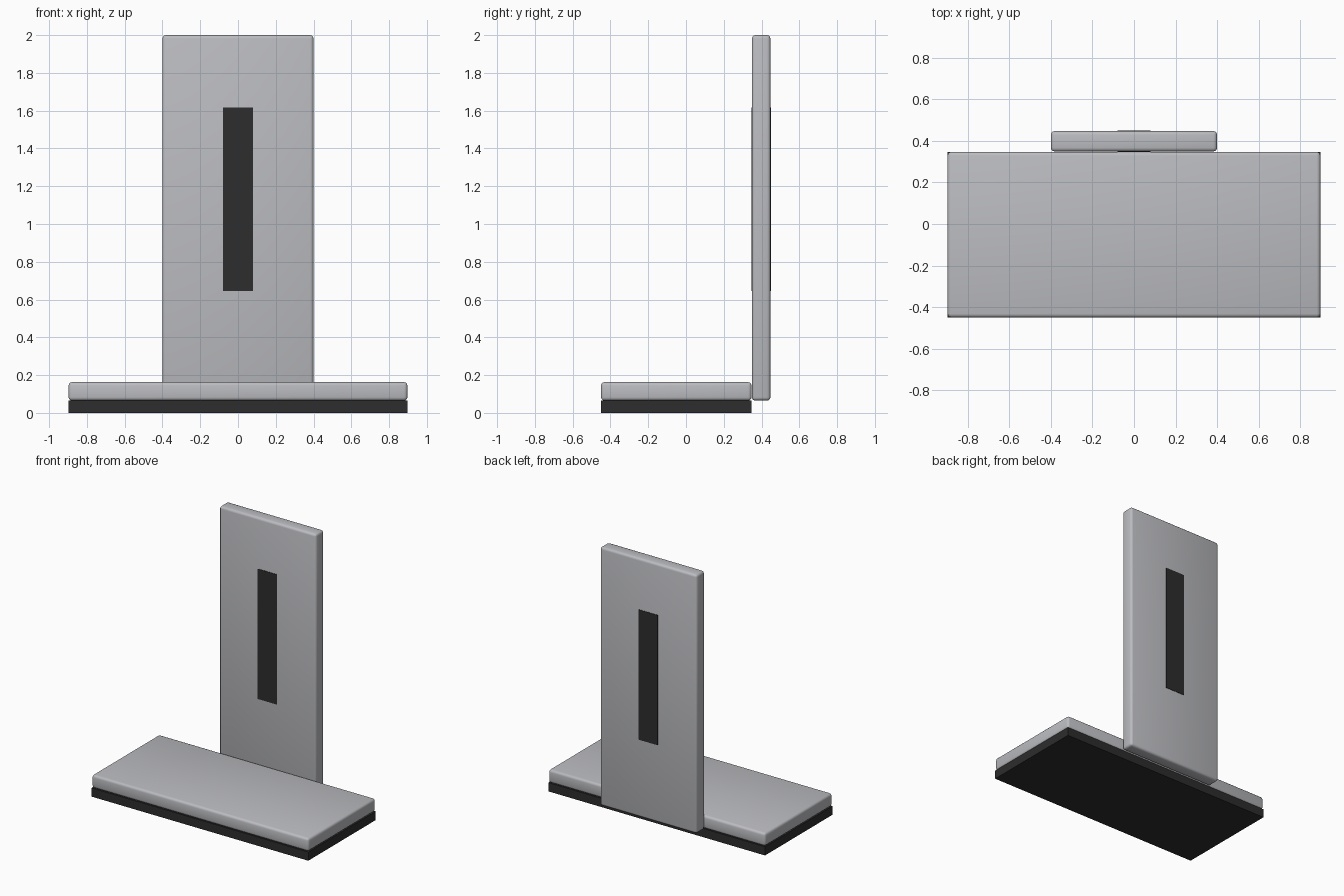
import bpy

if "Cube" in bpy.data.objects:
    bpy.data.objects.remove(bpy.data.objects["Cube"])


def material(name, rgb):
    m = bpy.data.materials.new(name)
    m.diffuse_color = (*rgb, 1)
    m.use_nodes = True
    m.node_tree.nodes["Principled BSDF"].inputs["Base Color"].default_value = m.diffuse_color
    return m


grey = material("light grey", (0.5, 0.505, 0.53))
black = material("dark rubber", (0.026, 0.026, 0.026))


def box(name, lo, hi, mat, bevel=0.0):
    """Box between two corners, optionally with rounded edges."""
    bpy.ops.mesh.primitive_cube_add(
        size=1, location=[(a + b) / 2 for a, b in zip(lo, hi)])
    ob = bpy.context.object
    ob.name = name
    ob.scale = [b - a for a, b in zip(lo, hi)]
    bpy.ops.object.transform_apply(location=False, rotation=False, scale=True)
    ob.data.materials.append(mat)
    if bevel:
        mod = ob.modifiers.new("rounded edges", 'BEVEL')
        mod.width = bevel
        mod.segments = 3
        bpy.ops.object.modifier_apply(modifier=mod.name)
        bpy.ops.object.shade_smooth_by_angle()
    return ob


# Rubber pad under the base
box("base_pad", (-0.897, -0.45, 0), (0.897, 0.347, 0.065), black)
# Flat base slab
box("base_slab", (-0.897, -0.45, 0.065), (0.897, 0.347, 0.163), grey, 0.018)
# Upright panel behind the base
box("upright_panel", (-0.4, 0.349, 0.065), (0.4, 0.447, 2.0), grey, 0.018)
# Dark strip showing on both faces of the panel
box("panel_strip", (-0.08, 0.346, 0.645), (0.08, 0.45, 1.618), black)
